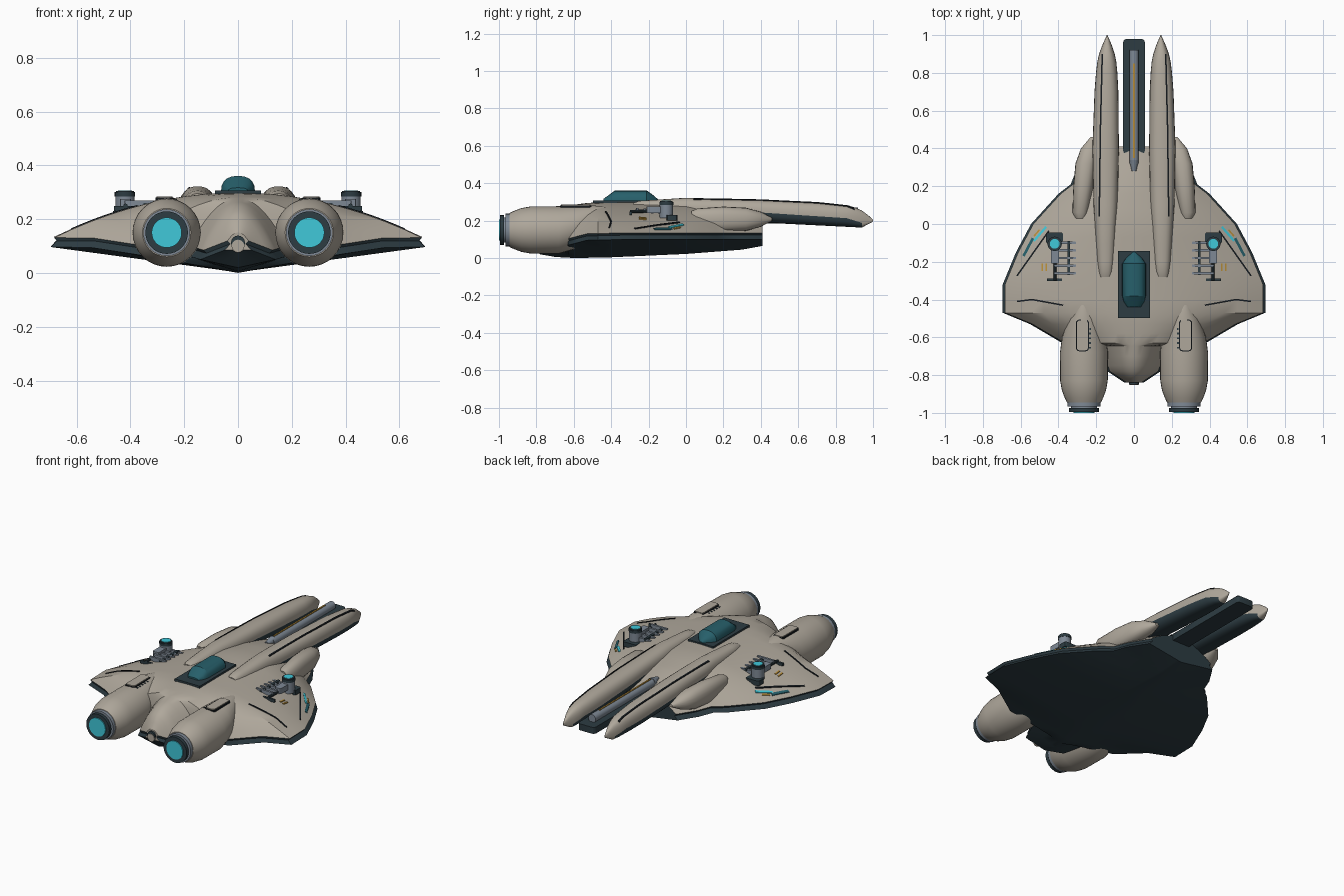
import bpy, bmesh, math
from mathutils import Vector, Matrix

if "Cube" in bpy.data.objects:
    bpy.data.objects.remove(bpy.data.objects["Cube"])

def mat(name, r, g, b):
    m = bpy.data.materials.new(name)
    m.diffuse_color = (r, g, b, 1)
    m.use_nodes = True
    m.node_tree.nodes["Principled BSDF"].inputs["Base Color"].default_value = m.diffuse_color
    return m

BEIGE = mat("warm_hull", .43, .39, .33)
DARK = mat("dark_armour", .026, .045, .055)
TEAL = mat("canopy_teal", .02, .115, .145)
CYAN = mat("glow_cyan", .05, .58, .70)
GREY = mat("steel_grey", .21, .25, .30)
GOLD = mat("gold_trim", .48, .27, .04)
LINE = mat("panel_line", .008, .011, .014)

def table(pts):
    """Piecewise linear lookup."""
    def f(v):
        if v <= pts[0][0]: return pts[0][1]
        for (a, p), (b, q) in zip(pts, pts[1:]):
            if v <= b: return p + (q - p) * (v - a) / (b - a)
        return pts[-1][1]
    return f

def finish(name, bm, mats, mirror=False, angle=35):
    bmesh.ops.recalc_face_normals(bm, faces=bm.faces[:])
    me = bpy.data.meshes.new(name)
    bm.to_mesh(me)
    bm.free()
    for m in mats: me.materials.append(m)
    ob = bpy.data.objects.new(name, me)
    bpy.context.collection.objects.link(ob)
    bpy.ops.object.select_all(action='DESELECT')
    ob.select_set(True)
    bpy.context.view_layer.objects.active = ob
    bpy.ops.object.shade_smooth_by_angle(angle=math.radians(angle))
    if mirror:
        md = ob.modifiers.new("mirror", 'MIRROR')
        md.use_mirror_merge = False
    return ob

def loft(name, rings, mats, rule=None, mirror=False, angle=35):
    """Skin closed rings; rule(ring index, point index) picks the material."""
    bm = bmesh.new()
    vs = [[bm.verts.new(p) for p in r] for r in rings]
    n = len(rings[0])
    for i in range(len(vs) - 1):
        for j in range(n):
            k = (j + 1) % n
            f = bm.faces.new((vs[i][j], vs[i][k], vs[i + 1][k], vs[i + 1][j]))
            if rule: f.material_index = rule(i, j)
    bm.faces.new(vs[0])
    cap = bm.faces.new(vs[-1])
    if rule: cap.material_index = rule(len(vs) - 2, n - 1)
    return finish(name, bm, mats, mirror, angle)

def ring(cx, y, zc, w, up, down, n=24, p=1.0):
    out = []
    for i in range(n):
        a = 2 * math.pi * i / n
        c, s = math.cos(a), math.sin(a)
        x = math.copysign(abs(c) ** p, c) * w
        z = math.copysign(abs(s) ** p, s) * (up if s > 0 else down)
        out.append((cx + x, y, zc + z))
    return out

def box(name, c, size, m, mirror=True, bevel=0.0):
    bm = bmesh.new()
    bmesh.ops.create_cube(bm, size=1, matrix=Matrix.Translation(c) @ Matrix.Diagonal((*size, 1)))
    if bevel:
        es = [e for e in bm.edges if abs((e.verts[0].co - e.verts[1].co).z) > size[2] * .5]
        bmesh.ops.bevel(bm, geom=es, offset=bevel, segments=3, affect='EDGES', profile=.5)
    return finish(name, bm, [m], mirror, 30)

def cyl(name, c, r, depth, m, axis='Z', n=24, mirror=True, r2=None):
    bm = bmesh.new()
    rot = Matrix.Rotation(math.pi / 2, 4, 'X') if axis == 'Y' else Matrix()
    bmesh.ops.create_cone(bm, cap_ends=True, segments=n, radius1=r, radius2=r if r2 is None else r2,
                          depth=depth, matrix=Matrix.Translation(c) @ rot)
    return finish(name, bm, [m], mirror)

# Main hull and wings: one lofted body, light above, dark below
half = table([(-.84, .05), (-.78, .14), (-.645, .19), (-.63, .38), (-.53, .55), (-.47, .695), (-.32, .695),
              (-.15, .625), (0, .545), (.16, .40), (.21, .335), (.3, .30), (.41, .23)])
top = table([(-.84, .15), (-.80, .215), (-.75, .25), (-.64, .28), (-.5, .298), (0, .30), (.2, .275), (.41, .22)])
keel = table([(-.84, .085), (-.78, .02), (-.7, .006), (-.6, 0), (-.4, .004), (0, .022), (.3, .045), (.41, .065)])
lip = table([(-.84, .12), (-.78, .085), (-.645, .10), (-.53, .13), (-.3, .135), (.41, .135)])

def hull_top(x, y):
    return lip(y) + (top(y) - lip(y)) * (1 - min(1, abs(x) / (half(y) - .012)) ** 2)

N = 20
def hull_ring(y):
    e, h = half(y), lip(y)
    up = [-1 + 2 * i / N for i in range(N + 1)]
    r = [((e - .012) * t, y, hull_top((e - .012) * t, y)) for t in up]
    r.append((e - .022, y, h - .012))
    edge = h - .035
    bot = min(keel(y), edge)
    r += [(e * t, y, edge + (bot - edge) * (1 - abs(t))) for t in (1, .75, .5, .25, .12, 0, -.12, -.25, -.5, -.75, -1)]
    r.append((-e + .022, y, h - .012))
    return r

ys = [-.84, -.82, -.80, -.78, -.75, -.7, -.645, -.63, -.58, -.53, -.47, -.4, -.32, -.24, -.15, -.07, 0, .08, .16, .21, .3, .41]
loft("hull_and_wings", [hull_ring(y) for y in ys], [BEIGE, DARK], lambda i, j: 0 if j < N else 1, angle=30)

# Tail port
cyl("tail_port_rim", (0, -.835, .113), .026, .03, DARK, 'Y', 16, False)
cyl("tail_port", (0, -.838, .10), .024, .03, BEIGE, 'Y', 16, False)

# Long twin prongs with dark lower halves
p_top = table([(-.28, .295), (-.25, .306), (0, .322), (.4, .312), (.7, .298), (.88, .28), (.95, .25), (1, .205)])
p_mid = table([(-.28, .26), (.3, .25), (.86, .213), (.95, .185), (1, .2)])
p_bot = table([(-.28, .22), (.3, .195), (.8, .17), (.94, .163), (1, .195)])
p_w = table([(-.28, .035), (-.2, .046), (.1, .064), (.4, .07), (.75, .062), (.88, .048), (.94, .028), (1, .002)])
p_x = table([(-.28, .15), (.4, .15), (1, .142)])
py = [-.28, -.25, -.2, -.1, 0, .1, .3, .4, .55, .7, .8, .86, .9, .94, .97, 1]
loft("prong", [ring(p_x(y), y, p_mid(y), p_w(y), p_top(y) - p_mid(y), p_mid(y) - p_bot(y), 24, .8) for y in py],
     [BEIGE, DARK], lambda i, j: 1 if j >= 12 and py[i] < .94 else 0, True)

# Shoulder pods beside the prongs
pod = [(.03, .283, .03, .045), (.06, .283, .043, .058), (.2, .268, .053, .068), (.32, .255, .055, .062),
       (.40, .235, .046, .04), (.46, .215, .015, .008)]
loft("shoulder_pod", [ring(x, y, .207, w, h, h, 20, .85) for y, x, w, h in pod], [BEIGE], None, True)

# Central gun between the prongs
box("gun_tray", (0, .675, .205), (.116, .61, .04), DARK, False, .02)
cyl("gun_barrel", (0, .62, .245), .025, .60, GREY, 'Y', 20, False)
cyl("gun_root", (0, .31, .25), .025, .06, GREY, 'Y', 20, False, .012).rotation_euler = (0, 0, 0)
box("gun_gold_strip", (0, .6, .271), (.009, .5, .006), GOLD, False)

# Cockpit plate and faceted canopy
box("cockpit_plate", (0, -.32, .299), (.172, .355, .016), DARK, False)
can = [(-.44, .036, .012), (-.41, .055, .034), (-.38, .063, .056), (-.21, .063, .056), (-.18, .042, .035), (-.148, .006, .008)]
loft("canopy", [ring(0, y, .305, w, h, .004, 20, .85) for y, w, h in can], [TEAL], angle=25)

# Engines with nozzles
EX, EZ = .265, .15
eng = [(-.37, .26, .004), (-.43, .233, .04), (-.5, .2, .082), (-.6, .162, .116), (-.68, EZ, .127),
       (-.83, EZ, .126), (-.88, EZ, .117), (-.92, EZ, .102), (-.945, EZ, .09)]
loft("engine", [ring(EX, y, z, r, r, r, 32) for y, z, r in eng], [BEIGE], None, True)
cyl("nozzle_collar", (EX, -.952, EZ), .087, .028, GREY, 'Y', 32)
cyl("nozzle_neck", (EX, -.972, EZ), .068, .03, GREY, 'Y', 32)
cyl("nozzle_ring", (EX, -.984, EZ), .079, .02, DARK, 'Y', 32)
cyl("nozzle_glow", (EX, -.995, EZ), .056, .01, CYAN, 'Y', 32)
box("engine_hatch_seam", (.273, -.59, .270), (.068, .168, .020), LINE, True, .016)
box("engine_hatch", (.273, -.59, .274), (.058, .158, .022), BEIGE, True, .014)
for i in range(5):
    box("hatch_bolt", (.234, -.655 + i * .025, .268), (.014, .01, .014), DARK)

# Wing turrets with cooling bars
def on_wing(x, y, dz=0): return Vector((x, y, hull_top(x, y) + dz))
box("turret_base", on_wing(.42, -.075, .004), (.09, .06, .03), DARK, True, .012)
cyl("turret_body", (.42, -.105, .25), .036, .07, GREY)
cyl("turret_band", (.42, -.105, .292), .038, .016, DARK)
cyl("turret_cap", (.42, -.105, .301), .034, .008, DARK)
cyl("turret_glow", (.42, -.105, .304), .026, .006, CYAN)
box("turret_breech", (.418, -.17, .258), (.042, .08, .034), GREY, True, .006)
cyl("turret_muzzle", (.418, -.25, .25), .008, .1, DARK, 'Y', 10)
for i in range(5):
    y = -.10 - i * .04
    box("cooling_bar", on_wing(.365, y, .008), (.115, .013, .024), GREY, True, .004)
box("bar_spine", on_wing(.345, -.18, .004), (.014, .18, .014), DARK)
box("rear_bar", on_wing(.42, -.295, .004), (.08, .012, .018), DARK)

# Thin painted strips that follow the surfaces
def strip(name, path, width, m, height=hull_top, steps=12):
    bm = bmesh.new()
    prev = None
    for (a, b), (c, d) in zip(path, path[1:]):
        n = Vector((b - d, c - a)).normalized() * width / 2
        for i in range(steps + 1):
            t = i / steps
            x, y = a + (c - a) * t, b + (d - b) * t
            cur = [bm.verts.new((x + s * n.x, y + s * n.y, height(x + s * n.x, y + s * n.y) + dz))
                   for s, dz in ((1, .004), (-1, .004), (-1, -.004), (1, -.004))]
            if prev:
                for j in range(4):
                    k = (j + 1) % 4
                    bm.faces.new((prev[j], prev[k], cur[k], cur[j]))
            else:
                bm.faces.new(cur)
            prev = cur
    bm.faces.new(prev)
    finish(name, bm, [m], True)

def prong_top(x, y):
    u = min(1, abs((x - p_x(y)) / p_w(y)))
    s = (1 - u ** 2.5) ** .4
    return p_mid(y) + (p_top(y) - p_mid(y)) * s

strip("wing_seam_front", [(.45, -.035), (.62, -.275)], .008, LINE)
strip("wing_seam_rear", [(.375, -.43), (.54, -.40), (.62, -.41)], .008, LINE)
strip("wing_stripe_cyan", [(.465, -.015), (.53, -.09)], .012, CYAN)
strip("wing_stripe_teal", [(.535, -.075), (.585, -.17)], .014, TEAL)
strip("wing_stripe_gold", [(.50, -.03), (.53, -.065)], .008, GOLD)
for x in (.465, .485):
    strip("wing_gold_mark", [(x, -.21), (x, -.25)], .008, GOLD)
strip("prong_seam", [(.168, .9), (.178, .5), (.184, .04)], .008, LINE, prong_top)
